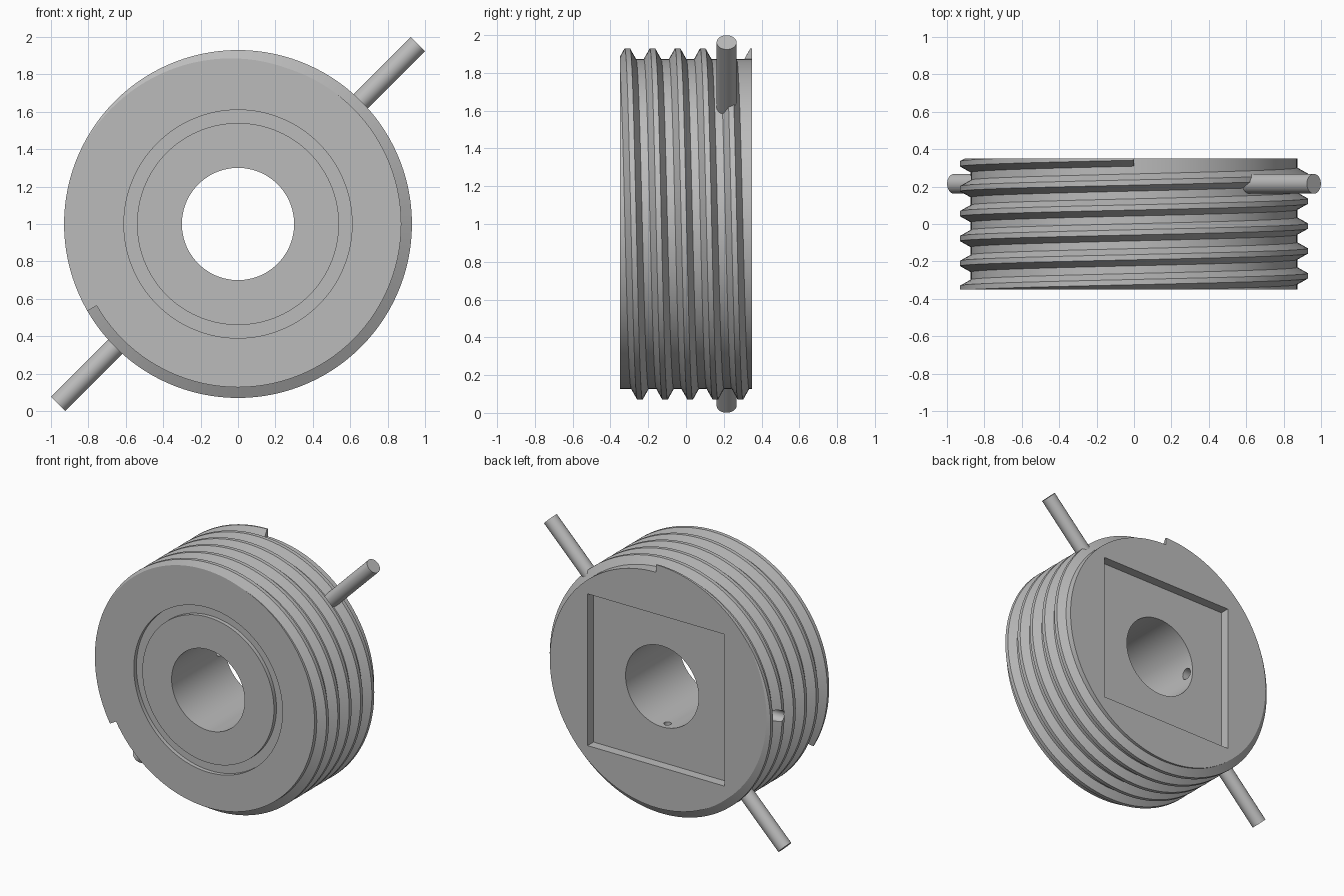
import bpy, bmesh, math
from mathutils import Matrix, Vector

if "Cube" in bpy.data.objects:
    bpy.data.objects.remove(bpy.data.objects["Cube"])

HALF = 0.35          # half the collar width
ROOT, CREST = 0.873, 0.93
HOLE_Y = 0.215       # plane of pins and cross holes
CENTRE = Vector((0, 0, 1))

steel = bpy.data.materials.new("grey_steel")
steel.use_nodes = True
grey = (0.5, 0.5, 0.5, 1)
steel.diffuse_color = grey
steel.node_tree.nodes["Principled BSDF"].inputs["Base Color"].default_value = grey


def make_object(name, bm):
    bmesh.ops.recalc_face_normals(bm, faces=bm.faces)
    mesh = bpy.data.meshes.new(name)
    bm.to_mesh(mesh)
    bm.free()
    mesh.materials.append(steel)
    obj = bpy.data.objects.new(name, mesh)
    bpy.context.collection.objects.link(obj)
    return obj


def radial_rod(name, angle, inner, outer, radius):
    """Cylinder pointing away from the collar axis at an angle in the xz plane."""
    direction = Vector((math.cos(angle), 0, math.sin(angle)))
    middle = CENTRE + direction * (inner + outer) / 2 + Vector((0, HOLE_Y, 0))
    turn = direction.to_track_quat('Z', 'Y').to_matrix().to_4x4()
    bm = bmesh.new()
    bmesh.ops.create_cone(bm, cap_ends=True, segments=32, radius1=radius, radius2=radius,
                          depth=outer - inner, matrix=Matrix.Translation(middle) @ turn)
    return make_object(name, bm)


def ring_solid(name, rings, closed):
    """Bridge a series of equal cross-sections into a solid."""
    bm = bmesh.new()
    loops = [[bm.verts.new(p) for p in ring] for ring in rings]
    pairs = list(zip(loops, loops[1:]))
    if closed:
        pairs.append((loops[-1], loops[0]))
    else:
        bm.faces.new(loops[0])
        bm.faces.new(loops[-1])
    count = len(loops[0])
    for a, b in pairs:
        for i in range(count):
            j = (i + 1) % count
            bm.faces.new((a[i], a[j], b[j], b[i]))
    bmesh.ops.remove_doubles(bm, verts=bm.verts, dist=0.0001)
    return make_object(name, bm)


def polar(radius, angle, y):
    return (radius * math.cos(angle), y, 1 + radius * math.sin(angle))


# Collar body: lathed section with bore and shallow front groove
section = [(0.3, -HALF), (0.54, -HALF), (0.54, -0.32), (0.61, -0.32),
           (0.61, -HALF), (ROOT, -HALF), (ROOT, HALF), (0.3, HALF)]
STEPS = 120
body = ring_solid("collar_body", [[polar(r, math.tau * s / STEPS, y) for r, y in section]
                                  for s in range(STEPS)], True)

# Helical thread, trimmed flush with both end faces
BASE_HALF, FLAT_HALF = 0.046, 0.014


def thread_radius(offset):
    t = (BASE_HALF - abs(offset)) / (BASE_HALF - FLAT_HALF)
    return ROOT + (CREST - ROOT) * max(0, min(1, t))


def thread_section(t):
    angle = math.radians(210) - t * math.tau * (5 + 1 / 3)
    centre = -0.355 + 0.71 * t
    outline = []
    for offset in (-BASE_HALF, -FLAT_HALF, FLAT_HALF, BASE_HALF):
        y = max(-HALF, min(HALF, centre + offset))
        outline.append((thread_radius(y - centre), y))
    outline = [(ROOT - 0.012, outline[0][1])] + outline + [(ROOT - 0.012, outline[-1][1])]
    return [polar(r, angle, y) for r, y in outline]


TURN_STEPS = 640
thread = ring_solid("helical_thread",
                    [thread_section(s / TURN_STEPS) for s in range(TURN_STEPS + 1)], False)

# Cutters: square back recess, side hole and bottom hole
bm = bmesh.new()
bmesh.ops.create_cube(bm, size=1, matrix=Matrix.Translation((0, HALF, 1))
                      @ Matrix.Diagonal((1.126, 0.14, 1.126, 1)))
recess = make_object("recess_cutter", bm)
side_hole = radial_rod("side_hole_cutter", math.pi, 0.2, 1.1, 0.042)
bottom_hole = radial_rod("bottom_hole_cutter", -math.pi / 2, 0.2, 1.1, 0.026)


def cut(target, cutter):
    mod = target.modifiers.new("cut", 'BOOLEAN')
    mod.operation = 'DIFFERENCE'
    mod.solver = 'EXACT'
    mod.object = cutter
    bpy.context.view_layer.objects.active = target
    bpy.ops.object.modifier_apply(modifier=mod.name)


for cutter in (recess, side_hole, bottom_hole):
    cut(body, cutter)
cut(thread, side_hole)
for cutter in (recess, side_hole, bottom_hole):
    bpy.data.objects.remove(cutter)

# Two opposed tommy pins
pins = [radial_rod("upper_pin", math.radians(45), 0.5, 1.36, 0.053),
        radial_rod("lower_pin", math.radians(225), 0.5, 1.36, 0.053)]

# Smooth curved faces, crisp edges
bpy.ops.object.select_all(action='DESELECT')
for obj in [body, thread] + pins:
    obj.select_set(True)
bpy.context.view_layer.objects.active = body
bpy.ops.object.shade_smooth_by_angle(angle=math.radians(25))
